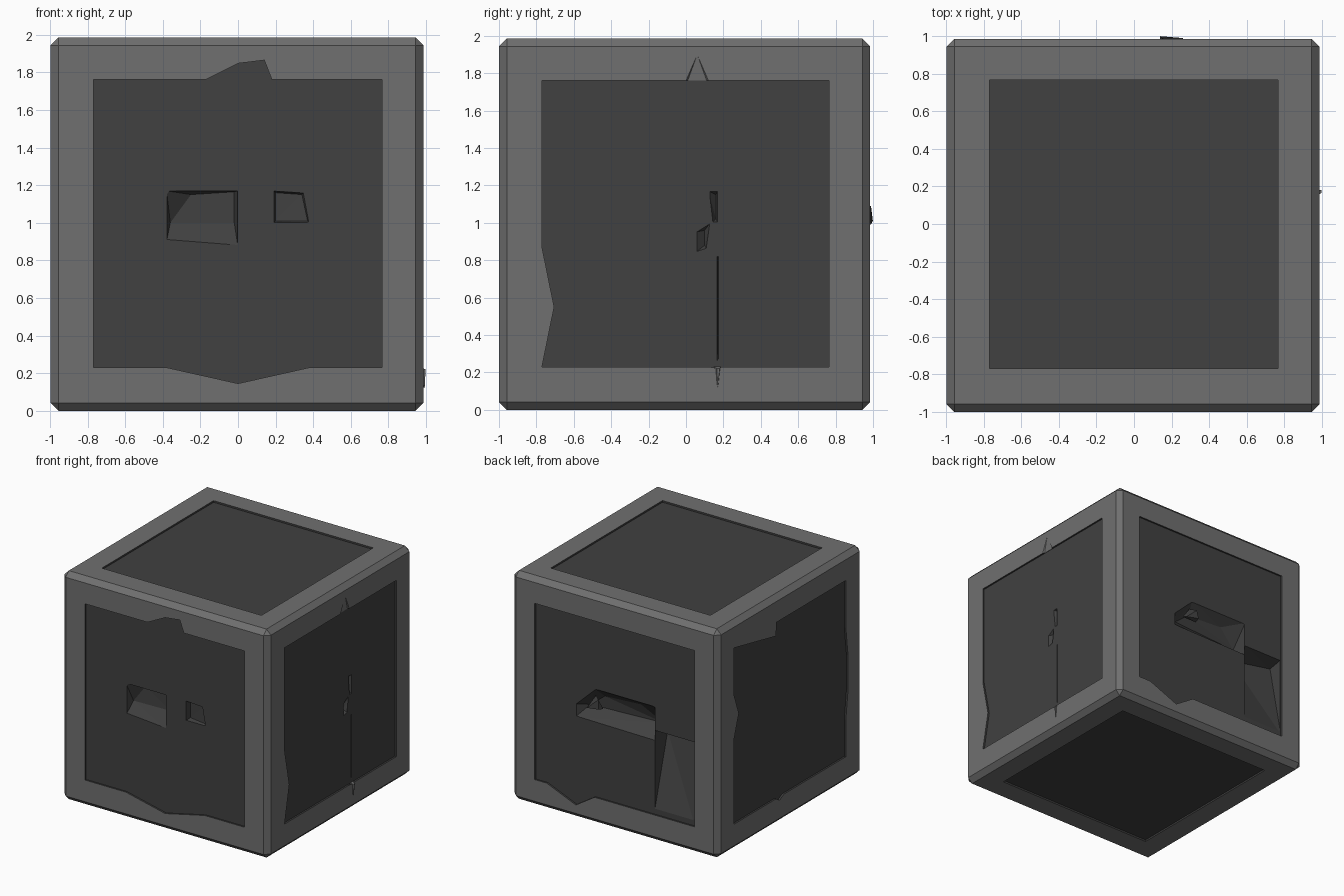
import bpy, bmesh
from mathutils import Vector

if "Cube" in bpy.data.objects:
    bpy.data.objects.remove(bpy.data.objects["Cube"])

S = 1.985                       # cube edge
X0, X1 = -0.998, 0.987
Y0, Y1 = -1.0, 0.985
DEPTH = 0.015                   # panel recess
A, B, L, T = -0.77, 0.765, 0.23, 1.762   # panel limits


def material(name, v):
    m = bpy.data.materials.new(name)
    m.diffuse_color = (v, v, v, 1)
    m.use_nodes = True
    m.node_tree.nodes["Principled BSDF"].inputs["Base Color"].default_value = m.diffuse_color
    return m


MATS = [material("frame_grey", 0.16), material("panel_grey", 0.052)]

# each side maps (u, v, depth inward) to world space
SIDES = {
    "front": lambda u, v, d: (u, Y0 + d, v),
    "back": lambda u, v, d: (u, Y1 - d, v),
    "right": lambda u, v, d: (X1 - d, u, v),
    "left": lambda u, v, d: (X0 + d, u, v),
    "top": lambda u, v, d: (u, v, S - d),
    "bottom": lambda u, v, d: (u, v, d),
}


def make_object(name, bm, slot):
    bmesh.ops.recalc_face_normals(bm, faces=bm.faces[:])
    for f in bm.faces:
        f.material_index = slot
    me = bpy.data.meshes.new(name)
    bm.to_mesh(me)
    bm.free()
    for m in MATS:
        me.materials.append(m)
    ob = bpy.data.objects.new(name, me)
    bpy.context.collection.objects.link(ob)
    return ob


def prism(name, side, outline, d0, d1):
    bm = bmesh.new()
    f = SIDES[side]
    a = [bm.verts.new(f(u, v, d0)) for u, v in outline]
    b = [bm.verts.new(f(u, v, d1)) for u, v in outline]
    n = len(a)
    bm.faces.new(a)
    bm.faces.new(b[::-1])
    for i in range(n):
        j = (i + 1) % n
        bm.faces.new((a[i], b[i], b[j], a[j]))
    return make_object(name, bm, 1)


def hull(name, side, points, slot=1):
    bm = bmesh.new()
    for p in points:
        bm.verts.new(SIDES[side](*p))
    res = bmesh.ops.convex_hull(bm, input=bm.verts[:])
    junk = [g for g in set(res["geom_interior"] + res["geom_unused"])
            if isinstance(g, bmesh.types.BMVert)]
    if junk:
        bmesh.ops.delete(bm, geom=junk, context="VERTS")
    return make_object(name, bm, slot)


def cut(target, cutter):
    cutter.hide_render = True
    m = target.modifiers.new("cut", "BOOLEAN")
    m.operation, m.solver, m.object = "DIFFERENCE", "EXACT", cutter
    bpy.context.view_layer.objects.active = target
    bpy.ops.object.modifier_apply(modifier=m.name)
    bpy.data.objects.remove(cutter)


# chamfered cube
bm = bmesh.new()
bmesh.ops.create_cube(bm, size=S)
bmesh.ops.bevel(bm, geom=bm.edges[:], offset=0.042, segments=1, affect="EDGES")
bmesh.ops.translate(bm, verts=bm.verts[:],
                    vec=Vector(((X0 + X1) / 2, (Y0 + Y1) / 2, S / 2)))
cube = make_object("stone_block", bm, 0)

# recessed panels with chipped outlines
square = [(A, A), (B, A), (B, B), (A, B)]
outlines = {
    "front": [(A, L), (-.38, L), (0, .145), (.38, L), (B, L), (B, T),
              (.18, T), (.14, 1.865), (0, 1.848), (-.17, T), (A, T)],
    "right": [(A, L), (.12, L), (.18, .22), (.19, L), (B, L), (B, T),
              (A, T), (A, .87), (-.705, .55)],
    "back": [(A, L), (.19, L), (.37, .115), (.65, L), (B, L), (B, T), (A, T)],
    "left": [(A, L), (.08, L), (.14, .2), (.19, L), (B, L), (B, .97),
             (.7, 1.17), (B, 1.35), (B, T), (.19, 1.645), (.18, T), (A, T),
             (A, 1.35), (-.8, 1.1), (-.8, .8), (A, .55)],
    "top": square,
    "bottom": square,
}
for side, pts in outlines.items():
    cut(cube, prism("panel_cutter", side, pts, -0.05, DEPTH))

# gouges broken into the panels: rim points, then floor points
gouges = [
    ("front", [(-.38, 1.17), (0, 1.17), (0, .87), (-.38, .9)],
     [(-.25, 1.15, .09), (-.02, 1.165, .09), (-.02, 1.0, .09), (-.36, 1.0, .08)]),
    ("front", [(.19, 1.17), (.35, 1.16), (.38, 1.0), (.19, 1.0)],
     [(.2, 1.16, .06), (.34, 1.15, .04), (.37, 1.01, .03), (.2, 1.01, .06)]),
    ("right", [(.12, 1.17), (.17, 1.17), (.17, 1.0), (.14, 1.0)],
     [(.16, 1.15, .05), (.16, 1.02, .05)]),
    ("right", [(.05, .95), (.13, 1.0), (.11, .86), (.05, .84)],
     [(.1, .96, .05), (.1, .88, .05)]),
    ("right", [(.165, .83), (.175, .83), (.175, .24), (.165, .24)],
     [(.17, .8, .03), (.17, .3, .03)]),
    ("back", [(.38, .99), (.19, 1.17), (-.38, 1.17), (-.38, .866), (.38, .875)],
     [(.16, 1.08, .1), (-.19, 1.1, .1), (-.37, .97, .15), (.3, .97, .1)]),
    ("back", [(-.381, .96), (-.765, .96), (-.765, .25), (-.381, .25)],
     [(-.381, .89, .19), (-.76, .93, .14)]),
]
for side, rim, floor in gouges:
    pts = [(u, v, DEPTH - .008) for u, v in rim] + floor
    cut(cube, hull("gouge_cutter", side, pts))

# small sloped nick in the right frame
cut(cube, hull("nick_cutter", "right",
               [(0, T, -.001), (.12, T, -.001), (.06, 1.9, -.001),
                (.01, T, .012), (.11, T, .012)], 0))

# chips standing proud of the surface
E = DEPTH + .02
hull("back_chip", "back", [
    (.13, 1.0, E), (.27, 1.0, E), (.2, 1.1, E), (.14, 1.01, -.014),
    (.26, .99, -.004), (.15, 1.09, -.004)])
hull("right_chip", "right", [
    (.14, .24, E), (.19, .24, E), (.18, .22, -.011), (.165, .22, -.011),
    (.17, .12, -.006), (.17, .13, .01)], 0)
